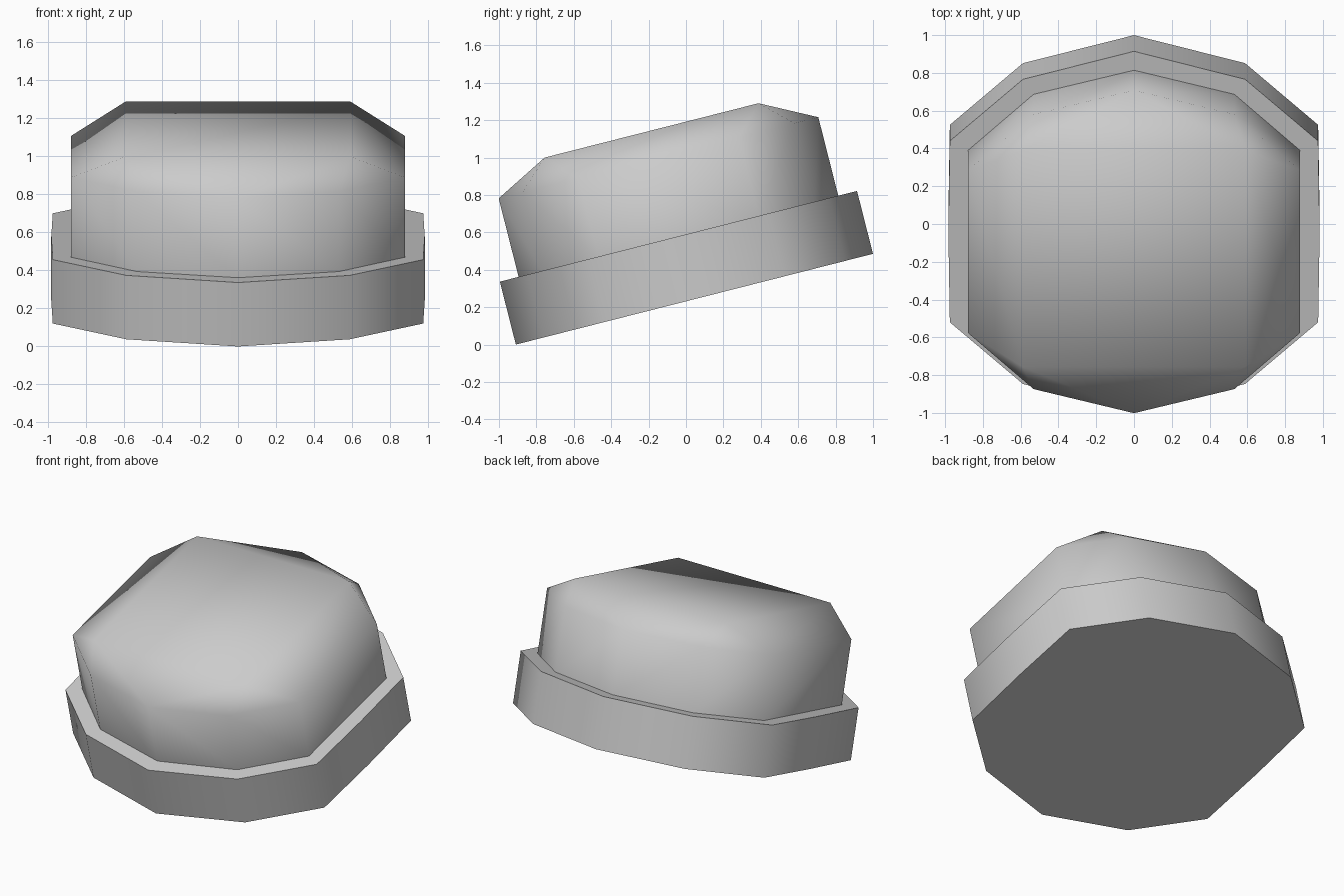
import bpy, bmesh
from math import radians

if "Cube" in bpy.data.objects:
    bpy.data.objects.remove(bpy.data.objects["Cube"])

TILT = radians(14.25)
CENTRE = (0, 0.045, 0.2425)

# Quarter outline of the faceted round footprint, mirrored to all sides
QUARTER = [(0, 0.985), (0.588, 0.832), (0.975, 0.495), (0.983, 0)]


def ring(points, scale, z):
    full = {(sx * x * scale, sy * y * scale, z)
            for x, y in points for sx in (1, -1) for sy in (1, -1)}
    return sorted(full)


def hull_part(name, points):
    """Convex solid through the given rings, tilted about x."""
    bm = bmesh.new()
    for p in points:
        bm.verts.new((p[0] + 0.0, p[1] + 0.0, p[2]))
    bmesh.ops.remove_doubles(bm, verts=bm.verts, dist=1e-4)
    bmesh.ops.convex_hull(bm, input=bm.verts)
    bmesh.ops.dissolve_limit(bm, angle_limit=radians(0.5),
                             verts=bm.verts, edges=bm.edges)
    bmesh.ops.recalc_face_normals(bm, faces=bm.faces)
    mesh = bpy.data.meshes.new(name)
    bm.to_mesh(mesh)
    bm.free()
    ob = bpy.data.objects.new(name, mesh)
    bpy.context.collection.objects.link(ob)
    ob.location = CENTRE
    ob.rotation_euler.x = TILT
    bpy.ops.object.select_all(action='DESELECT')
    ob.select_set(True)
    bpy.context.view_layer.objects.active = ob
    bpy.ops.object.shade_smooth_by_angle(angle=radians(75))
    return ob


# Wide collar at the bottom
hull_part("base_collar", ring(QUARTER, 1, 0) + ring(QUARTER, 1, 0.347))

# Narrower cap: straight wall, then a slope up to a square flat top
UPPER = [(0, 0.985), (0.594, 0.838), (0.983, 0.495)]
hull_part("button_cap", ring(UPPER, 0.895, 0.34) + ring(UPPER, 0.895, 0.78)
          + ring([(0.59, 0.59)], 1, 0.931))
